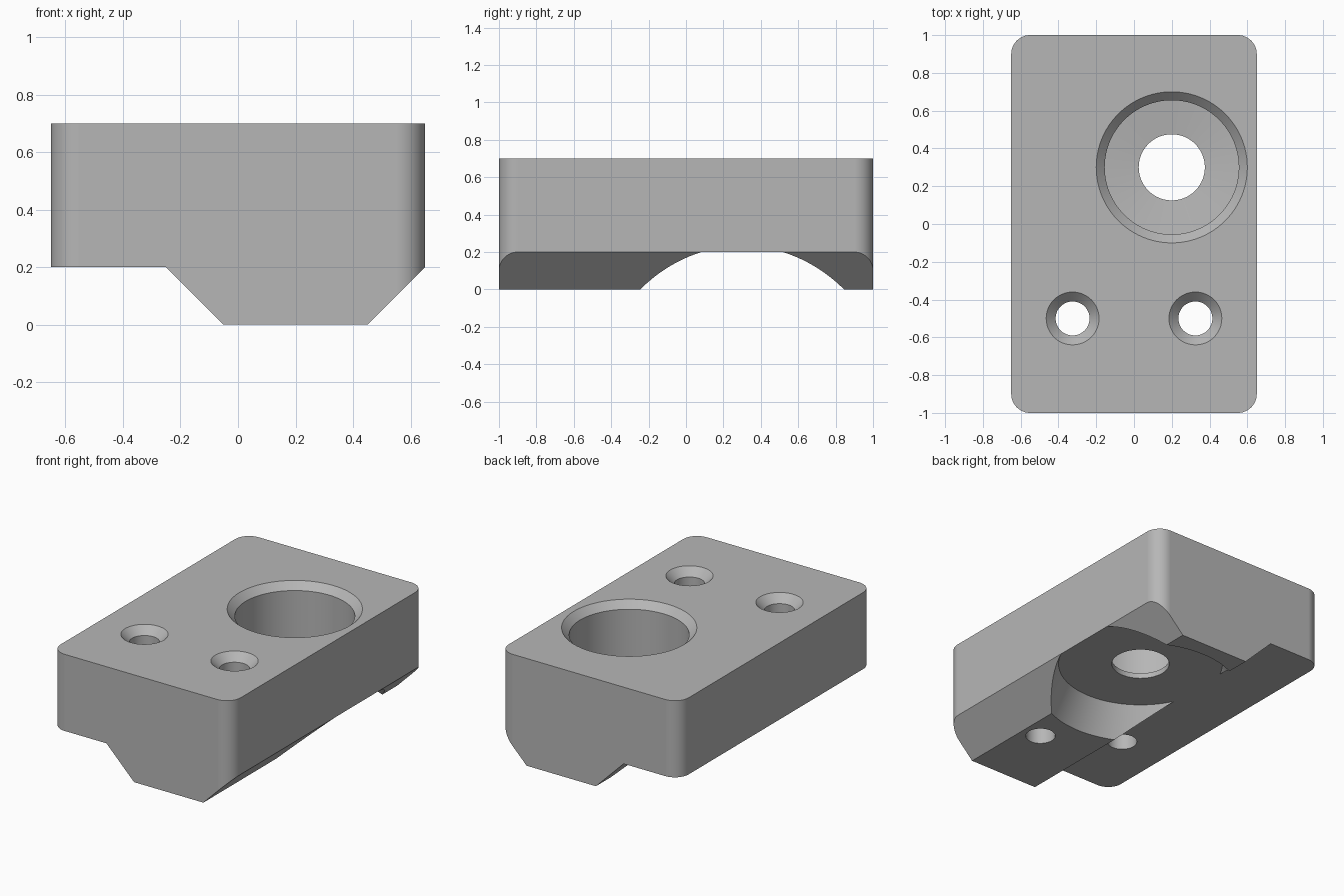
import bpy
import bmesh
from math import cos, sin, pi, radians

if "Cube" in bpy.data.objects:
    bpy.data.objects.remove(bpy.data.objects["Cube"], do_unlink=True)

grey = bpy.data.materials.new("plain_grey")
grey.use_nodes = True
colour = (0.47, 0.47, 0.47, 1)
grey.diffuse_color = colour
grey.node_tree.nodes["Principled BSDF"].inputs["Base Color"].default_value = colour


def make_object(name, rings):
    """Skin a stack of equal-length point loops and cap both ends."""
    bm = bmesh.new()
    loops = [[bm.verts.new(p) for p in ring] for ring in rings]
    n = len(loops[0])
    for a, b in zip(loops, loops[1:]):
        for i in range(n):
            j = (i + 1) % n
            bm.faces.new((a[i], a[j], b[j], b[i]))
    bm.faces.new(loops[0])
    bm.faces.new(loops[-1])
    bmesh.ops.recalc_face_normals(bm, faces=bm.faces)
    mesh = bpy.data.meshes.new(name)
    bm.to_mesh(mesh)
    bm.free()
    mesh.materials.append(grey)
    obj = bpy.data.objects.new(name, mesh)
    bpy.context.collection.objects.link(obj)
    return obj


def lathe(name, x, y, profile, sides):
    """Revolve (radius, height) pairs around a vertical axis."""
    angles = [2 * pi * i / sides for i in range(sides)]
    return make_object(name, [[(x + r * cos(a), y + r * sin(a), z) for a in angles]
                              for r, z in profile])


def boolean(target, tool, operation):
    mod = target.modifiers.new(tool.name, 'BOOLEAN')
    mod.operation = operation
    mod.solver = 'EXACT'
    mod.object = tool
    bpy.context.view_layer.objects.active = target
    bpy.ops.object.modifier_apply(modifier=mod.name)
    bpy.data.objects.remove(tool, do_unlink=True)


# Block: front profile with the sloped lower pad, pulled from front to back
profile = [(-0.05, 0), (0.45, 0), (0.85, 0.4), (0.85, 0.7),
           (-0.85, 0.7), (-0.85, 0.2), (-0.25, 0.2)]
block = make_object("mounting_block", [[(x, y, z) for x, z in profile] for y in (-1.2, 1.2)])

# Rounded rectangular outline
radius, steps = 0.1, 12
outline = []
for quarter, (sx, sy) in enumerate([(1, 1), (-1, 1), (-1, -1), (1, -1)]):
    for i in range(steps + 1):
        a = (quarter + i / steps) * pi / 2
        outline.append((sx * (0.65 - radius) + radius * cos(a),
                        sy * (1 - radius) + radius * sin(a)))
boolean(block, make_object("outline", [[(x, y, z) for x, y in outline] for z in (-0.1, 0.8)]),
        'INTERSECT')

# Tapered round relief under the block
boolean(block, lathe("relief", 0.2, 0.3, [(0.65, -0.1), (0.5, 0.2)], 96), 'DIFFERENCE')

# Stepped bore with a chamfered rim and a shallow conical floor
boolean(block, lathe("bore", 0.2, 0.3, [(0.175, -0.1), (0.175, 0.235), (0.355, 0.255),
                                        (0.355, 0.655), (0.41, 0.71)], 96), 'DIFFERENCE')

# Pair of countersunk screw holes
for side in (-1, 1):
    boolean(block, lathe("screw_hole", side * 0.325, -0.5,
                         [(0.09, -0.1), (0.09, 0.65), (0.15, 0.71)], 48), 'DIFFERENCE')

# Smooth round walls, crisp edges, flat planes
bpy.ops.object.select_all(action='DESELECT')
block.select_set(True)
bpy.context.view_layer.objects.active = block
bpy.ops.object.shade_smooth_by_angle(angle=radians(20))
weighted = block.modifiers.new("flat_planes", 'WEIGHTED_NORMAL')
weighted.keep_sharp = True
